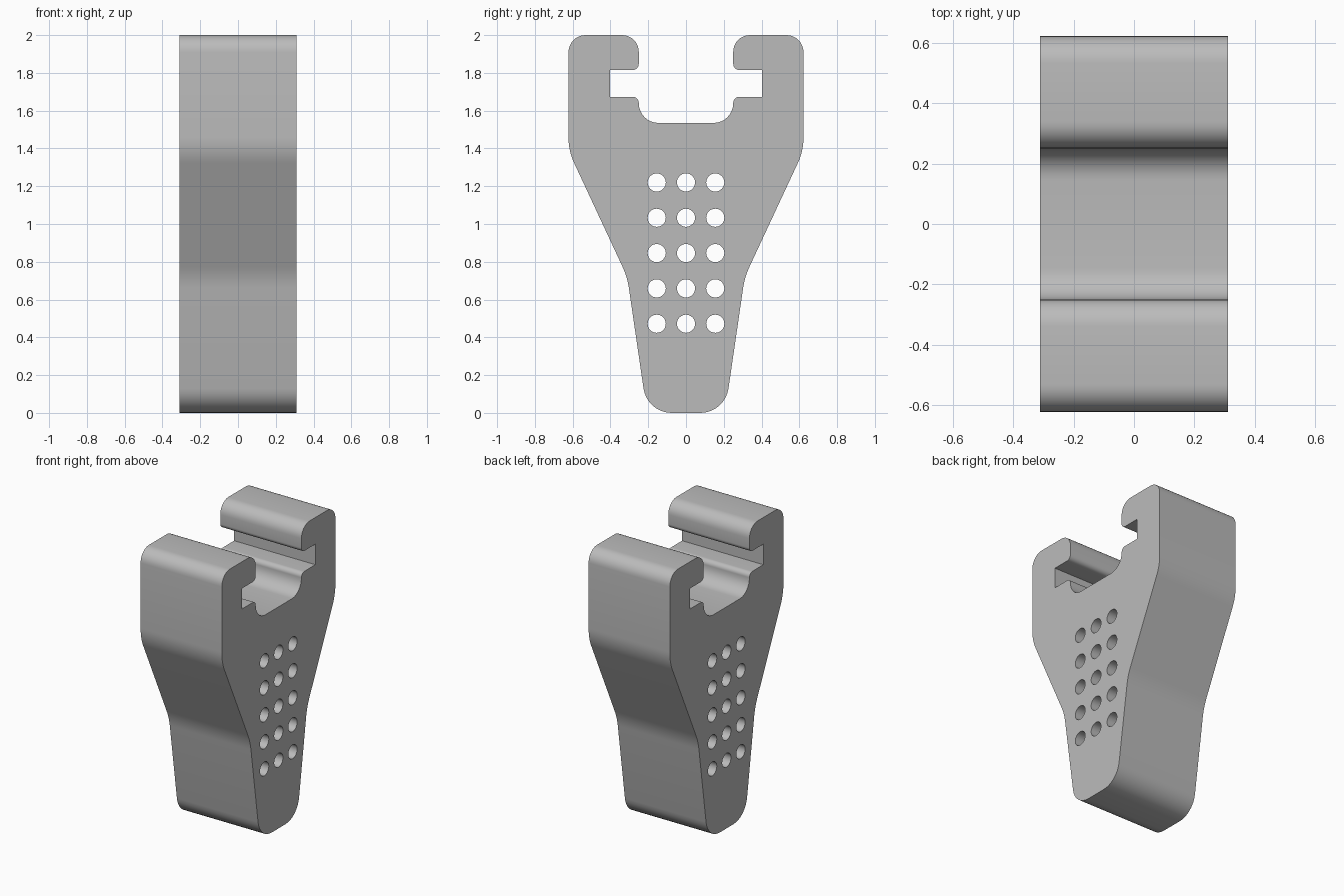
import bpy, bmesh, math
from mathutils import Vector

if "Cube" in bpy.data.objects:
    bpy.data.objects.remove(bpy.data.objects["Cube"])

HALF_WIDTH = 0.311
ARC_STEPS = 8


def fillet(corners):
    """Round each corner (y, z, tangent length) of a closed profile with an arc."""
    points = []
    for i, (y, z, t) in enumerate(corners):
        p = Vector((y, z))
        if t == 0:
            points.append(p)
            continue
        a = (Vector(corners[i - 1][:2]) - p).normalized()
        b = (Vector(corners[(i + 1) % len(corners)][:2]) - p).normalized()
        half = a.angle(b) / 2
        centre = p + (a + b).normalized() * t / math.cos(half)
        start, end = p + a * t - centre, p + b * t - centre
        sweep = start.angle(end)
        for k in range(ARC_STEPS + 1):
            f = k / ARC_STEPS
            points.append(centre + (start * math.sin((1 - f) * sweep)
                                    + end * math.sin(f * sweep)) / math.sin(sweep))
    return points


def add_loop(curve, points):
    spline = curve.splines.new('POLY')
    spline.points.add(len(points) - 1)
    for sp, p in zip(spline.points, points):
        sp.co = (p[0], p[1], 0, 1)
    spline.use_cyclic_u = True


# Half outline: foot, waist, shoulder, hooked arm, slot and cradle
half = [
    (0.206, 0, 0.13), (0.311, 0.72, 0.06), (0.622, 1.387, 0.07),
    (0.622, 2, 0.09), (0.25, 2, 0.088), (0.25, 1.815, 0.033),
    (0.402, 1.815, 0), (0.402, 1.673, 0), (0.25, 1.673, 0.032),
    (0.25, 1.535, 0.104),
]
outline = half + [(-y, z, t) for y, z, t in reversed(half)]

curve = bpy.data.curves.new("bracket_profile", 'CURVE')
curve.dimensions = '2D'
curve.fill_mode = 'BOTH'
curve.extrude = HALF_WIDTH
add_loop(curve, fillet(outline))

# Grid of through holes
for row in range(5):
    for col in (-1, 0, 1):
        cy, cz = col * 0.155, 0.472 + row * 0.187
        add_loop(curve, [(cy + 0.048 * math.cos(k * math.tau / 32),
                          cz + 0.048 * math.sin(k * math.tau / 32)) for k in range(32)])

# Turn the extruded profile into a welded mesh standing upright
profile = bpy.data.objects.new("bracket_profile", curve)
bpy.context.collection.objects.link(profile)
profile.rotation_euler = (math.pi / 2, 0, math.pi / 2)
bpy.context.view_layer.update()
mesh = bpy.data.meshes.new_from_object(
    profile.evaluated_get(bpy.context.evaluated_depsgraph_get()))
mesh.transform(profile.matrix_world)
bpy.data.objects.remove(profile)

bm = bmesh.new()
bm.from_mesh(mesh)
bmesh.ops.remove_doubles(bm, verts=bm.verts, dist=0.0001)
bmesh.ops.recalc_face_normals(bm, faces=bm.faces)
bm.to_mesh(mesh)
bm.free()

bracket = bpy.data.objects.new("slotted_bracket", mesh)
bpy.context.collection.objects.link(bracket)

# Plain grey
grey = bpy.data.materials.new("plain grey")
grey.use_nodes = True
colour = (0.5, 0.5, 0.5, 1)
grey.diffuse_color = colour
grey.node_tree.nodes["Principled BSDF"].inputs["Base Color"].default_value = colour
mesh.materials.clear()
mesh.materials.append(grey)

bpy.ops.object.select_all(action='DESELECT')
bracket.select_set(True)
bpy.context.view_layer.objects.active = bracket
bpy.ops.object.shade_smooth_by_angle(angle=math.radians(30))
